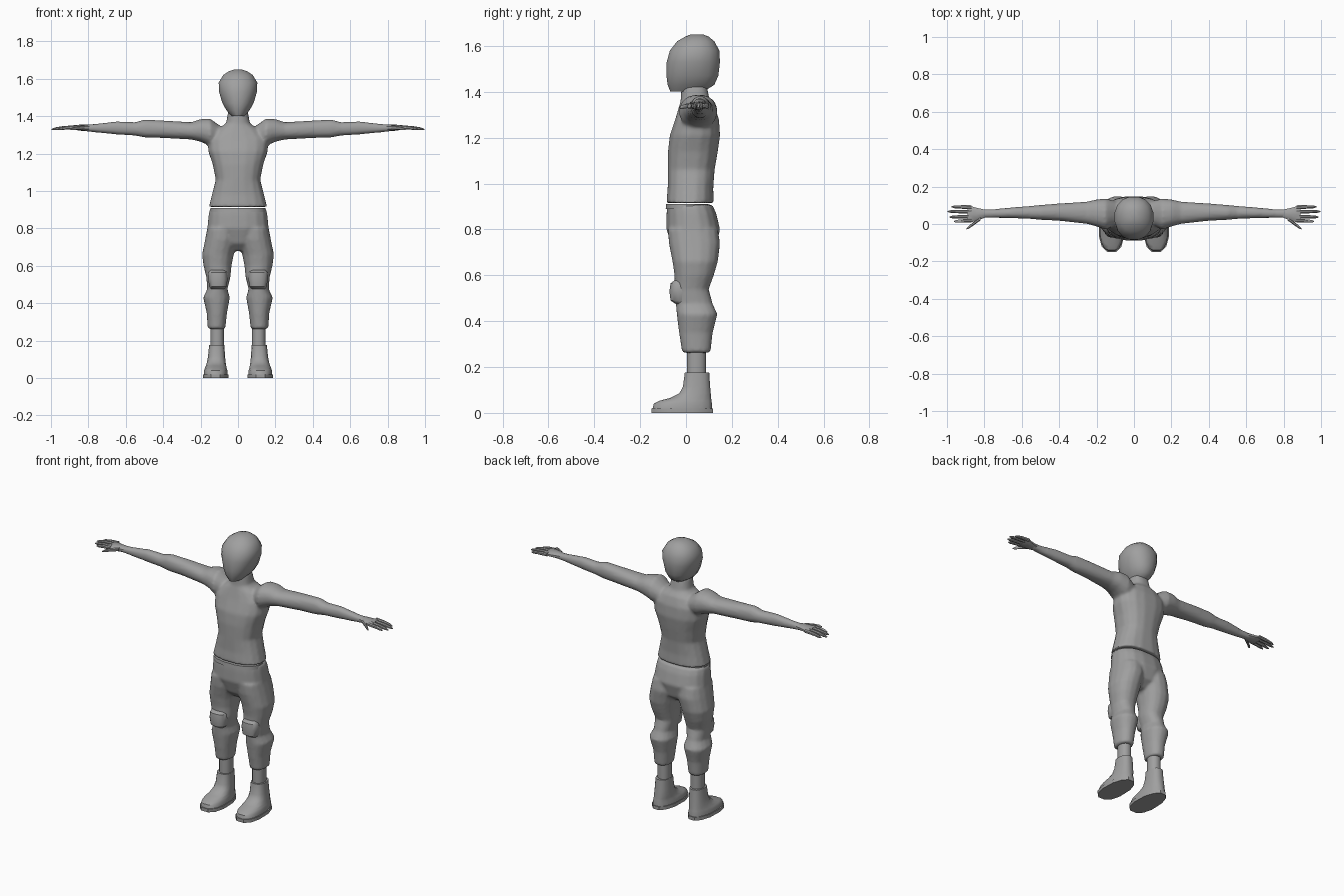
import bpy
import math

cube = bpy.data.objects.get("Cube")
if cube:
    bpy.data.objects.remove(cube, do_unlink=True)

grey = bpy.data.materials.new("plain grey")
grey.use_nodes = True
grey.diffuse_color = (0.35, 0.35, 0.35, 1)
grey.node_tree.nodes["Principled BSDF"].inputs["Base Color"].default_value = grey.diffuse_color


def signed_power(value, power):
    return math.copysign(abs(value) ** power, value)


def ring_loft(rings, axis="z", sides=16, power=0.9, side=1):
    """Closed loft; each ring is (position, low u, high u, low v, high v)."""
    verts, faces = [], []
    for t, u0, u1, v0, v1 in rings:
        for i in range(sides):
            angle = math.tau * (i + 0.5) / sides
            u = (u0 + u1) / 2 + (u1 - u0) / 2 * signed_power(math.cos(angle), power)
            v = (v0 + v1) / 2 + (v1 - v0) / 2 * signed_power(math.sin(angle), power)
            x, y, z = (u, v, t) if axis == "z" else (t, u, v)
            verts.append((side * x, y, z))
    for r in range(len(rings) - 1):
        for i in range(sides):
            j = (i + 1) % sides
            a, b = r * sides, (r + 1) * sides
            faces.append((a + i, a + j, b + j, b + i))
    faces.append(tuple(reversed(range(sides))))
    faces.append(tuple(range(len(verts) - sides, len(verts))))
    if side < 0:
        faces = [tuple(reversed(f)) for f in faces]
    return verts, faces


def make_object(name, *pieces, angle=40):
    """One smooth-shaded object from one or more closed lofts."""
    verts, faces = [], []
    for piece_verts, piece_faces in pieces:
        start = len(verts)
        verts += piece_verts
        faces += [tuple(i + start for i in f) for f in piece_faces]
    mesh = bpy.data.meshes.new(name)
    mesh.from_pydata(verts, [], faces)
    mesh.materials.append(grey)
    obj = bpy.data.objects.new(name, mesh)
    bpy.context.collection.objects.link(obj)
    bpy.ops.object.select_all(action="DESELECT")
    obj.select_set(True)
    bpy.context.view_layer.objects.active = obj
    bpy.ops.object.shade_smooth_by_angle(angle=math.radians(angle))
    return obj


def blend(obj, voxel, repeats):
    """Fuse overlapping lofts into one soft skin."""
    remesh = obj.modifiers.new("fuse", "REMESH")
    remesh.mode = "VOXEL"
    remesh.voxel_size = voxel
    remesh.use_smooth_shade = True
    smooth = obj.modifiers.new("soften", "SMOOTH")
    smooth.factor = 0.5
    smooth.iterations = repeats


def centred(rings):
    return [(z, -half, half, front, back) for z, half, front, back in rings]


def narrow_heel(loft, middle):
    verts, faces = loft
    shaped = [(middle + (x - middle) * (1 - 1.5 * max(y, 0)), y, z) for x, y, z in verts]
    return shaped, faces


# Head
make_object("head", ring_loft(centred([
    (1.402, .035, -.07, .08), (1.43, .062, -.082, .125), (1.47, .085, -.087, .143),
    (1.53, .103, -.086, .15), (1.58, .105, -.072, .147), (1.62, .08, -.04, .125),
    (1.64, .05, -.005, .1), (1.65, .02, .02, .075)])))

# Torso, neck and arms
torso = ring_loft(centred([
    (.915, .157, -.087, .122), (.98, .141, -.081, .12), (1.06, .12, -.081, .126),
    (1.14, .136, -.08, .14), (1.21, .16, -.072, .15), (1.28, .165, -.048, .145),
    (1.33, .115, -.033, .128), (1.36, .065, -.024, .105), (1.43, .052, -.02, .09)]), power=0.82)
arm = [
    (.09, 0, .12, 1.24, 1.345), (.15, -.032, .137, 1.24, 1.388), (.2, -.014, .132, 1.263, 1.385),
    (.25, 0, .12, 1.275, 1.368), (.4, .017, .11, 1.283, 1.377), (.5, .022, .102, 1.286, 1.382),
    (.55, .027, .097, 1.296, 1.368), (.65, .031, .089, 1.302, 1.372),
    (.75, .033, .079, 1.312, 1.36), (.82, .033, .079, 1.319, 1.355)]
body = make_object("upper_body", torso,
                   *[ring_loft(arm, "x", side=s) for s in (1, -1)])
blend(body, 0.009, 4)

# Pelvis and trouser legs
pelvis = ring_loft(centred([
    (.68, .03, -.02, .08), (.72, .1, -.06, .13), (.8, .166, -.087, .15),
    (.87, .159, -.086, .133), (.908, .152, -.083, .116)]), power=0.82)
leg = [
    (.262, .068, .162, -.017, .107), (.35, .058, .168, -.031, .117), (.43, .043, .187, -.041, .138),
    (.475, .056, .165, -.045, .117), (.54, .04, .17, -.05, .1), (.6, .034, .185, -.051, .122),
    (.66, .022, .193, -.06, .14), (.74, 0, .177, -.076, .15), (.8, 0, .165, -.08, .14)]
trousers = make_object("trousers", pelvis, *[ring_loft(leg, side=s) for s in (1, -1)])
blend(trousers, 0.009, 3)

# Thin raised band across the front of the waist
make_object("waistband", ring_loft(centred([
    (.888, .15, -.09, .1), (.91, .149, -.088, .1)]), power=0.82))

for label, s in (("left", 1), ("right", -1)):
    # Hand: palm, four fingers and thumb
    palm = ring_loft([
        (.79, .036, .076, 1.32, 1.355), (.84, .016, .088, 1.322, 1.355),
        (.875, .006, .098, 1.327, 1.352), (.89, .012, .094, 1.332, 1.35)], "x", 10, side=s)
    digits = []
    for base, tip, reach in ((.09, .092, .975), (.066, .067, .997), (.04, .037, .987),
                             (.018, .014, .962), (.03, -.026, .895)):
        start = .82 if tip < 0 else .87
        rings = []
        for along, radius in ((0, .011), (.5, .01), (.85, .008), (1, .003)):
            x = start + (reach - start) * along
            y = base + (tip - base) * along
            z = 1.341 - .012 * along ** 2
            rings.append((x, y - radius, y + radius, z - radius, z + radius))
        digits.append(ring_loft(rings, "x", 8, side=s))
    make_object(label + "_hand", palm, *digits)

    # Knee pad
    make_object(label + "_knee_pad", ring_loft([
        (.475, .075, .145, -.045, .02), (.49, .06, .155, -.068, .03), (.53, .055, .16, -.073, .03),
        (.565, .058, .158, -.068, .03), (.578, .07, .15, -.05, .02)], side=s, power=0.75))

    # Bare shin between trouser leg and boot
    make_object(label + "_shin", ring_loft([
        (.15, .075, .147, .004, .088), (.3, .075, .147, .004, .088)], side=s))

    # Boot and its sole
    boot = ring_loft([
        (.018, .055, .184, -.148, .116), (.04, .056, .183, -.142, .115), (.053, .06, .178, -.118, .113),
        (.065, .062, .173, -.07, .111), (.085, .064, .168, -.03, .109), (.115, .066, .163, -.014, .106),
        (.176, .07, .157, -.006, .102)], side=s, power=0.8)
    sole = ring_loft([(0, .05, .19, -.154, .122), (.02, .05, .19, -.154, .122)],
                     sides=12, side=s, power=0.8)
    make_object(label + "_boot", narrow_heel(boot, s * .12))
    make_object(label + "_sole", narrow_heel(sole, s * .12))
